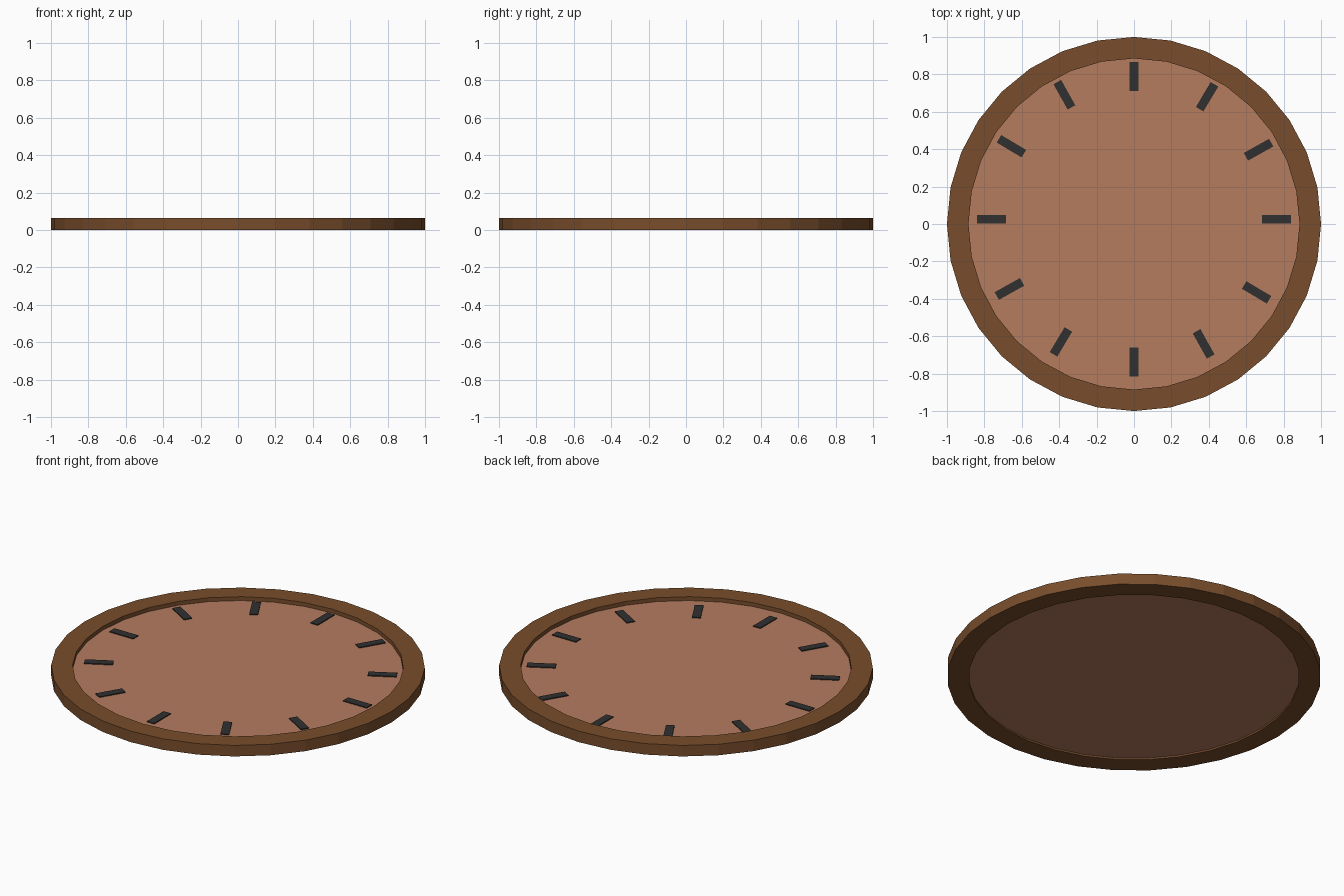
import bpy, bmesh
from math import cos, sin, pi, radians

if "Cube" in bpy.data.objects:
    bpy.data.objects.remove(bpy.data.objects["Cube"])

SIDES = 32
HEIGHT = 0.065
INNER = 0.885


def material(name, color):
    m = bpy.data.materials.new(name)
    m.diffuse_color = (*color, 1)
    m.use_nodes = True
    m.node_tree.nodes["Principled BSDF"].inputs["Base Color"].default_value = m.diffuse_color
    return m


wood = material("dark_wood", (0.19, 0.075, 0.025))
face_mat = material("light_wood", (0.46, 0.20, 0.113))
mark_mat = material("charcoal", (0.03, 0.03, 0.03))


# Rim: rectangular section swept around the z axis
def make_rim():
    section = [(INNER, 0), (1, 0), (1, HEIGHT), (INNER, HEIGHT)]
    bm = bmesh.new()
    rings = []
    for i in range(SIDES):
        a = 2 * pi * i / SIDES
        rings.append([bm.verts.new((r * cos(a), r * sin(a), z)) for r, z in section])
    for i in range(SIDES):
        p, q = rings[i], rings[(i + 1) % SIDES]
        for k in range(4):
            n = (k + 1) % 4
            bm.faces.new((p[k], q[k], q[n], p[n]))
    bmesh.ops.recalc_face_normals(bm, faces=bm.faces)
    mesh = bpy.data.meshes.new("rim")
    bm.to_mesh(mesh)
    bm.free()
    obj = bpy.data.objects.new("rim", mesh)
    bpy.context.collection.objects.link(obj)
    mesh.materials.append(wood)


make_rim()

# Dial: thin disc recessed inside the rim
z0, z1 = 0.01, 0.042
bpy.ops.mesh.primitive_cylinder_add(vertices=SIDES, radius=INNER, depth=z1 - z0,
                                    location=(0, 0, (z0 + z1) / 2))
dial = bpy.context.object
dial.name = "dial"
# cylinder starts on +y; 32 sides divide evenly, so it lines up with the rim
dial.data.materials.append(face_mat)

# Hour markers: twelve thin bars around a slightly raised centre
for i in range(12):
    a = radians(30 * i - (0.8 if i % 3 else 0))
    bpy.ops.mesh.primitive_cube_add(
        size=1, location=(0.763 * cos(a), 0.025 + 0.763 * sin(a), 0.043),
        rotation=(0, 0, a))
    mark = bpy.context.object
    mark.name = f"hour_marker_{i + 1}"
    mark.scale = (0.155, 0.047, 0.009)
    mark.data.materials.append(mark_mat)
